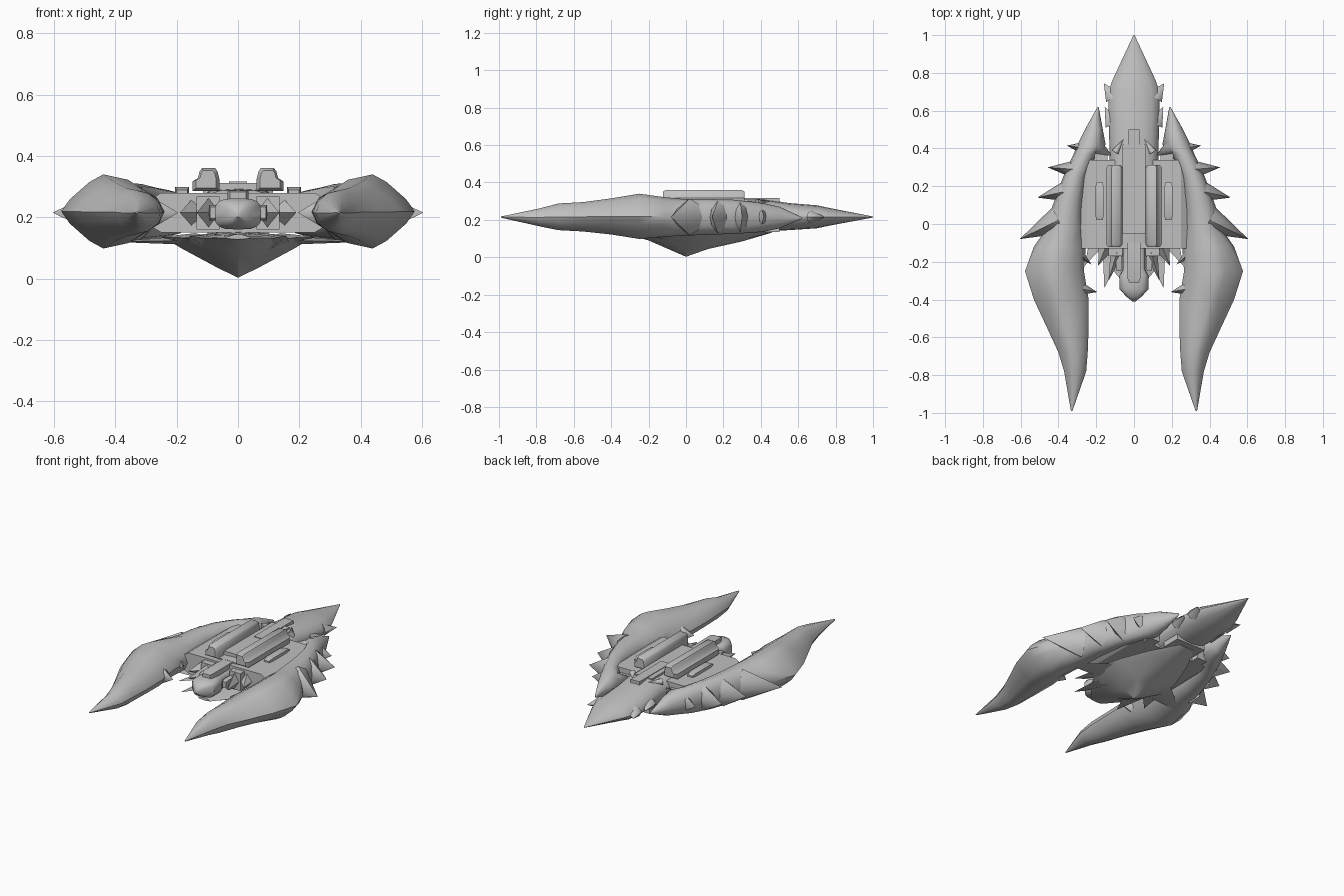
import bpy, bmesh, math
from mathutils import Vector

if "Cube" in bpy.data.objects:
    bpy.data.objects.remove(bpy.data.objects["Cube"])

grey = bpy.data.materials.new("hull grey")
grey.diffuse_color = (0.53, 0.53, 0.53, 1)
grey.use_nodes = True
grey.node_tree.nodes["Principled BSDF"].inputs["Base Color"].default_value = grey.diffuse_color


def finish(name, bm, angle=40, mirror=False):
    bmesh.ops.recalc_face_normals(bm, faces=bm.faces)
    me = bpy.data.meshes.new(name)
    bm.to_mesh(me)
    bm.free()
    ob = bpy.data.objects.new(name, me)
    bpy.context.collection.objects.link(ob)
    me.materials.append(grey)
    if mirror:
        ob.modifiers.new("mirror", 'MIRROR')
    bpy.ops.object.select_all(action='DESELECT')
    ob.select_set(True)
    bpy.context.view_layer.objects.active = ob
    bpy.ops.object.shade_smooth_by_angle(angle=math.radians(angle))
    return ob


def skin(bm, rings):
    loops = [[bm.verts.new(p) for p in r] for r in rings]
    n = len(loops[0])
    for a, b in zip(loops, loops[1:]):
        for i in range(n):
            bm.faces.new((a[i], a[(i + 1) % n], b[(i + 1) % n], b[i]))
    bm.faces.new(loops[0])
    bm.faces.new(loops[-1])


def loft(name, stations, n=12, angle=40, mirror=False, zmid=None, ridge=0.5, inner=None):
    """Stations along y: (y, x_in, x_out, z_low, z_high, pinch); pinch 1 = oval, 2 = diamond.
    ridge = where the crest sits from x_in to x_out, inner = cap on the inner side's pinch."""
    bm = bmesh.new()
    rings = []
    for y, x0, x1, z0, z1, p in stations:
        zm = (z0 + z1) / 2 if zmid is None else zmid
        xm = x0 + (x1 - x0) * (ridge if p > 1.25 else 0.5)
        ring = []
        for i in range(n):
            a = 2 * math.pi * i / n
            c, s = math.cos(a), math.sin(a)
            q = min(p, inner) if inner and c < 0 else p
            w = (x1 - xm) if c > 0 else (xm - x0)
            h = (z1 - zm) if s > 0 else (zm - z0)
            ring.append((xm + w * math.copysign(abs(c) ** q, c), y,
                         zm + h * math.copysign(abs(s) ** q, s)))
        rings.append(ring)
    skin(bm, rings)
    return finish(name, bm, angle, mirror)


def prism(name, outline, y0, y1, mirror=False, bevel=0.0, angle=30):
    """Extrude an x-z outline along y, with optionally shrunken ends."""
    bm = bmesh.new()
    cx = sum(p[0] for p in outline) / len(outline)
    cz = sum(p[1] for p in outline) / len(outline)

    def ring(y, k):
        return [(cx + (x - cx) * k, y, cz + (z - cz) * k) for x, z in outline]
    rings = [ring(y0, 1), ring(y1, 1)]
    if bevel:
        rings = [ring(y0, 0.75), ring(y0 + bevel, 1), ring(y1 - bevel, 1), ring(y1, 0.75)]
    skin(bm, rings)
    return finish(name, bm, angle, mirror)


def box(name, x0, x1, y0, y1, z0, z1, mirror=False, bevel=0.0):
    return prism(name, [(x0, z0), (x1, z0), (x1, z1), (x0, z1)], y0, y1, mirror, bevel)


def spikes(name, items, n=8):
    """Oval-based cones: (base, tip, half width in plan, half height)."""
    bm = bmesh.new()
    for base, tip, w, h in items:
        base, tip = Vector(base), Vector(tip)
        d = tip - base
        side = Vector((-d.y, d.x, 0)).normalized()
        up = Vector((0, 0, 1))
        ring = [bm.verts.new(base + side * w * math.cos(2 * math.pi * i / n)
                             + up * h * math.sin(2 * math.pi * i / n)) for i in range(n)]
        apex = bm.verts.new(tip)
        for i in range(n):
            bm.faces.new((ring[i], ring[(i + 1) % n], apex))
        bm.faces.new(ring)
    return finish(name, bm, 50, True)


# Curved claw arms
loft("claw_arm", [
    (-.99, .326, .334, .212, .218, 1.2), (-.78, .253, .37, .165, .262, 1.3),
    (-.68, .245, .40, .145, .288, 1.4), (-.55, .24, .46, .138, .295, 1.5),
    (-.40, .24, .53, .122, .315, 1.6), (-.25, .265, .577, .098, .34, 1.6),
    (-.12, .255, .53, .11, .322, 1.3), (-.02, .27, .46, .115, .312, 1),
    (.10, .27, .43, .12, .312, .9), (.25, .25, .375, .125, .308, .9),
    (.37, .20, .32, .132, .295, .9), (.42, .15, .30, .138, .288, 1),
    (.50, .165, .26, .155, .27, 1), (.62, .187, .193, .205, .215, 1)],
    mirror=True, angle=40, ridge=0.56, inner=1.1)

# Spikes along the outer and inner edges of the arms
spikes("arm_spikes", [
    ((.40, .02, .215), (.605, -.08, .215), .075, .098),
    ((.375, .17, .215), (.512, .14, .215), .05, .085),
    ((.325, .29, .215), (.457, .30, .215), .045, .08),
    ((.25, .40, .215), (.355, .415, .215), .04, .07),
    ((.22, .42, .23), (.115, .36, .25), .055, .055),
    ((.27, -.345, .215), (.195, -.36, .215), .03, .045),
    ((.33, -.12, .22), (.225, -.215, .22), .04, .05)])

# Smooth pointed stern hull
loft("tail_hull", [
    (-.10, -.12, .12, .15, .29, .7), (.10, -.13, .13, .14, .30, .8),
    (.42, -.13, .13, .14, .31, .9), (.55, -.135, .135, .145, .29, 1),
    (.70, -.135, .135, .155, .278, 1.1), (.76, -.115, .115, .168, .265, 1.2),
    (1.0, -.003, .003, .213, .218, 1.2)], n=16)
spikes("tail_fins", [
    ((.11, .67, .215), (.16, .745, .215), .045, .035),
    ((.11, .53, .215), (.155, .62, .215), .045, .035),
    ((.10, .38, .29), (.055, .45, .30), .02, .02)])
box("stern_engine", -.10, .10, .38, .50, .135, .20)

# Central deck linking hull and arms
prism("middle_deck", [(-.30, .18), (-.25, .15), (.25, .15), (.30, .18),
                      (.30, .25), (.25, .28), (-.25, .28), (-.30, .25)], -.13, .34)
box("rear_block", .14, .21, .30, .39, .15, .25, True)
box("front_block", .06, .135, -.17, -.05, .16, .268, True)
box("side_bracket", .16, .205, .02, .22, .23, .298, True, .03)

# Raised spine and top rails
box("spine", -.06, .06, -.05, .42, .26, .312)
box("spine_ridge", -.03, .03, .20, .50, .28, .316)
prism("top_tube", [(.061, .285), (.148, .285), (.148, .317), (.131, .328), (.125, .35),
                   (.118, .36), (.074, .36), (.067, .35), (.061, .325)],
      -.122, .312, True, .015, angle=48)

# Nose cannon
loft("nose_cannon", [
    (-.41, -.008, .008, .20, .22, .8), (-.385, -.04, .04, .175, .25, .7),
    (-.345, -.076, .076, .16, .262, .6), (-.27, -.076, .076, .16, .262, .6),
    (-.24, -.06, .06, .165, .258, .6), (-.05, -.06, .06, .165, .258, .6)], n=16)
box("cannon_barrel", -.034, .034, -.31, .0, .25, .288, bevel=.02)
box("cannon_side_rail", .065, .095, -.25, -.05, .19, .24, True, .02)

# Forward blades beside the cannon
spikes("nose_blades", [
    ((.09, -.15, .215), (.135, -.30, .215), .035, .055),
    ((.14, -.10, .215), (.19, -.22, .215), .05, .055)], n=4)

# Pointed keel with forward horns and swept side wings
loft("keel", [
    (-.33, -.04, .04, .128, .145, 1.4), (-.20, -.15, .15, .09, .15, 1.6),
    (0, -.24, .24, .003, .155, 1.9), (.12, -.21, .21, .045, .155, 1.7),
    (.30, -.14, .14, .085, .155, 1.5), (.46, -.05, .05, .132, .155, 1.2)],
    zmid=.132, angle=30)
spikes("keel_horn", [((.10, -.08, .115), (.157, -.34, .14), .07, .025),
                     ((.14, .02, .13), (.26, -.22, .135), .08, .018),
                     ((.15, .0, .125), (.42, -.10, .12), .10, .015)], n=4)
